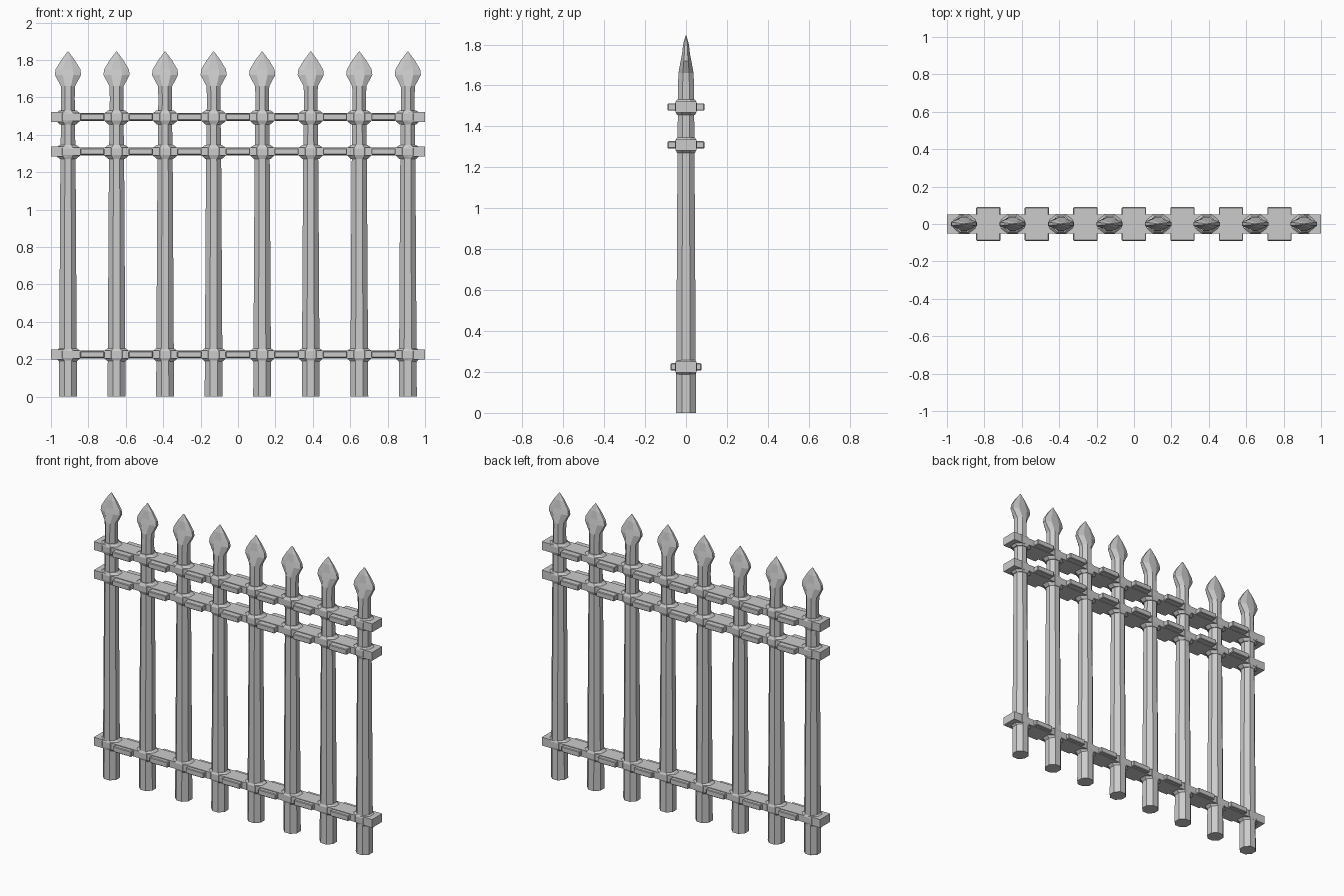
import bpy, bmesh, math

if "Cube" in bpy.data.objects:
    bpy.data.objects.remove(bpy.data.objects["Cube"])

SIDES = 8
POSTS = [-0.909 + i * 1.817 / 7 for i in range(8)]
RAILS = [(0.225, 0.075), (1.31, 0.09), (1.495, 0.09)]   # height, plate half depth


def finish(bm, name, loc):
    bmesh.ops.recalc_face_normals(bm, faces=bm.faces)
    mesh = bpy.data.meshes.new(name)
    bm.to_mesh(mesh)
    bm.free()
    obj = bpy.data.objects.new(name, mesh)
    obj.location = loc
    bpy.context.collection.objects.link(obj)
    return obj


def loft(name, rings, loc):
    """Stack of octagons, each given as (z, half width, half depth)."""
    bm = bmesh.new()
    k = 1 / math.cos(math.pi / SIDES)
    loops = []
    for z, hx, hy in rings:
        angles = [(i + 0.5) * 2 * math.pi / SIDES for i in range(SIDES)]
        loops.append([bm.verts.new((hx * k * math.cos(a), hy * k * math.sin(a), z))
                      for a in angles])
    for lo, hi in zip(loops, loops[1:]):
        for i in range(SIDES):
            j = (i + 1) % SIDES
            bm.faces.new((lo[i], lo[j], hi[j], hi[i]))
    bm.faces.new(loops[0])
    bm.faces.new(loops[-1])
    return finish(bm, name, loc)


def box(name, size, loc, bevel=0):
    bm = bmesh.new()
    bmesh.ops.create_cube(bm, size=1)
    bmesh.ops.scale(bm, vec=size, verts=bm.verts)
    if bevel:
        bmesh.ops.bevel(bm, geom=bm.edges[:], offset=bevel, segments=1, affect='EDGES')
    return finish(bm, name, loc)


# Tapered posts, each running up into a flattened spear head
post_rings = [(0, 0.048, 0.049), (1.2, 0.041, 0.042), (1.60, 0.036, 0.039),
              (1.66, 0.038, 0.037), (1.72, 0.070, 0.026), (1.75, 0.066, 0.020),
              (1.80, 0.036, 0.014), (1.845, 0.002, 0.002)]
for x in POSTS:
    loft("spear_post", post_rings, (x, 0, 0))

# Faceted collar where a post meets a rail
collar_rings = [(-0.040, 0.044, 0.044), (-0.018, 0.068, 0.053),
                (0.018, 0.068, 0.053), (0.036, 0.044, 0.044)]

for z, depth in RAILS:
    # Rail with thicker end blocks
    box("rail", (1.82, 0.102, 0.044), (0, 0, z))
    for s in (-1, 1):
        box("rail_end", (0.09, 0.102, 0.054), (s * 0.955, 0, z))
    for x in POSTS:
        loft("collar", collar_rings, (x, 0, z))
    # Flat plates between neighbouring posts
    for a, b in zip(POSTS, POSTS[1:]):
        box("rail_plate", (0.13, depth * 2, 0.036), ((a + b) / 2, 0, z), 0.004)
